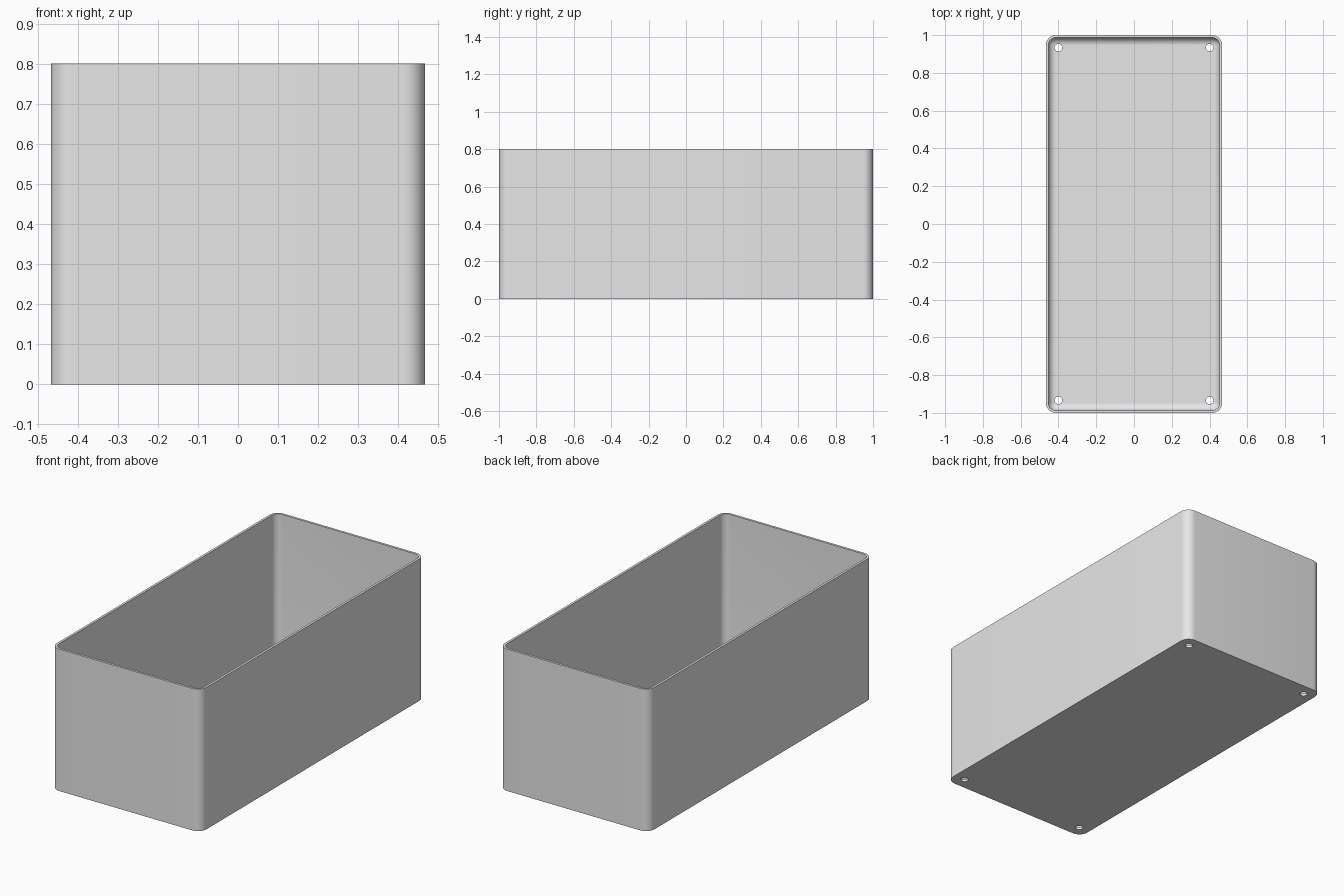
import bpy, bmesh, math

default = bpy.data.objects.get("Cube")
if default:
    bpy.data.objects.remove(default, do_unlink=True)

# Main dimensions
HALF_X, HALF_Y, HEIGHT = 0.4667, 1.0, 0.8
WALL = 0.0133
CORNER = 0.0533
FILLET = CORNER - WALL
STEPS = 10

grey = bpy.data.materials.new("plain grey")
grey.use_nodes = True
grey.diffuse_color = (0.8, 0.8, 0.8, 1)
grey.node_tree.nodes["Principled BSDF"].inputs["Base Color"].default_value = (0.8, 0.8, 0.8, 1)


def ring(bm, inset, z):
    """Rounded rectangle loop, inset from the outer outline."""
    radius = max(CORNER - inset, 0)
    cx, cy = HALF_X - CORNER, HALF_Y - CORNER
    verts = []
    for quarter, (sx, sy) in enumerate([(1, 1), (-1, 1), (-1, -1), (1, -1)]):
        for i in range(STEPS + 1):
            a = math.pi / 2 * (quarter + i / STEPS)
            verts.append(bm.verts.new((sx * cx + radius * math.cos(a),
                                       sy * cy + radius * math.sin(a), z)))
    return verts


# Open box: outer wall, rim, inner wall, rounded inner floor edge
bm = bmesh.new()
levels = [(0, 0), (0, HEIGHT), (WALL, HEIGHT)]
for i in range(STEPS + 1):
    a = math.pi / 2 * i / STEPS
    levels.append((WALL + FILLET * (1 - math.cos(a)),
                   WALL + FILLET * (1 - math.sin(a))))
rings = [ring(bm, *level) for level in levels]
for low, high in zip(rings, rings[1:]):
    for i in range(len(low)):
        j = (i + 1) % len(low)
        bm.faces.new((low[i], low[j], high[j], high[i]))
bm.faces.new(rings[0][::-1])
bm.faces.new(rings[-1])
bmesh.ops.remove_doubles(bm, verts=bm.verts, dist=1e-5)
bmesh.ops.recalc_face_normals(bm, faces=bm.faces)
mesh = bpy.data.meshes.new("open_box")
bm.to_mesh(mesh)
bm.free()
mesh.materials.append(grey)
box = bpy.data.objects.new("open_box", mesh)
bpy.context.collection.objects.link(box)

# Four corner holes through the floor
for sx in (-1, 1):
    for sy in (-1, 1):
        bpy.ops.mesh.primitive_cylinder_add(vertices=32, radius=0.02, depth=0.2,
                                            location=(sx * 0.4, sy * 0.9333, 0))
        cutter = bpy.context.object
        cutter.name = "hole_cutter"
        cutter.hide_render = True
        cutter.data.materials.append(grey)
        cut = box.modifiers.new("floor_hole", "BOOLEAN")
        cut.operation = "DIFFERENCE"
        cut.solver = "EXACT"
        cut.object = cutter
        bpy.ops.object.select_all(action="DESELECT")
        box.select_set(True)
        bpy.context.view_layer.objects.active = box
        bpy.ops.object.modifier_apply(modifier=cut.name)
        bpy.data.objects.remove(cutter, do_unlink=True)

bpy.ops.object.shade_smooth_by_angle(angle=math.radians(30))
